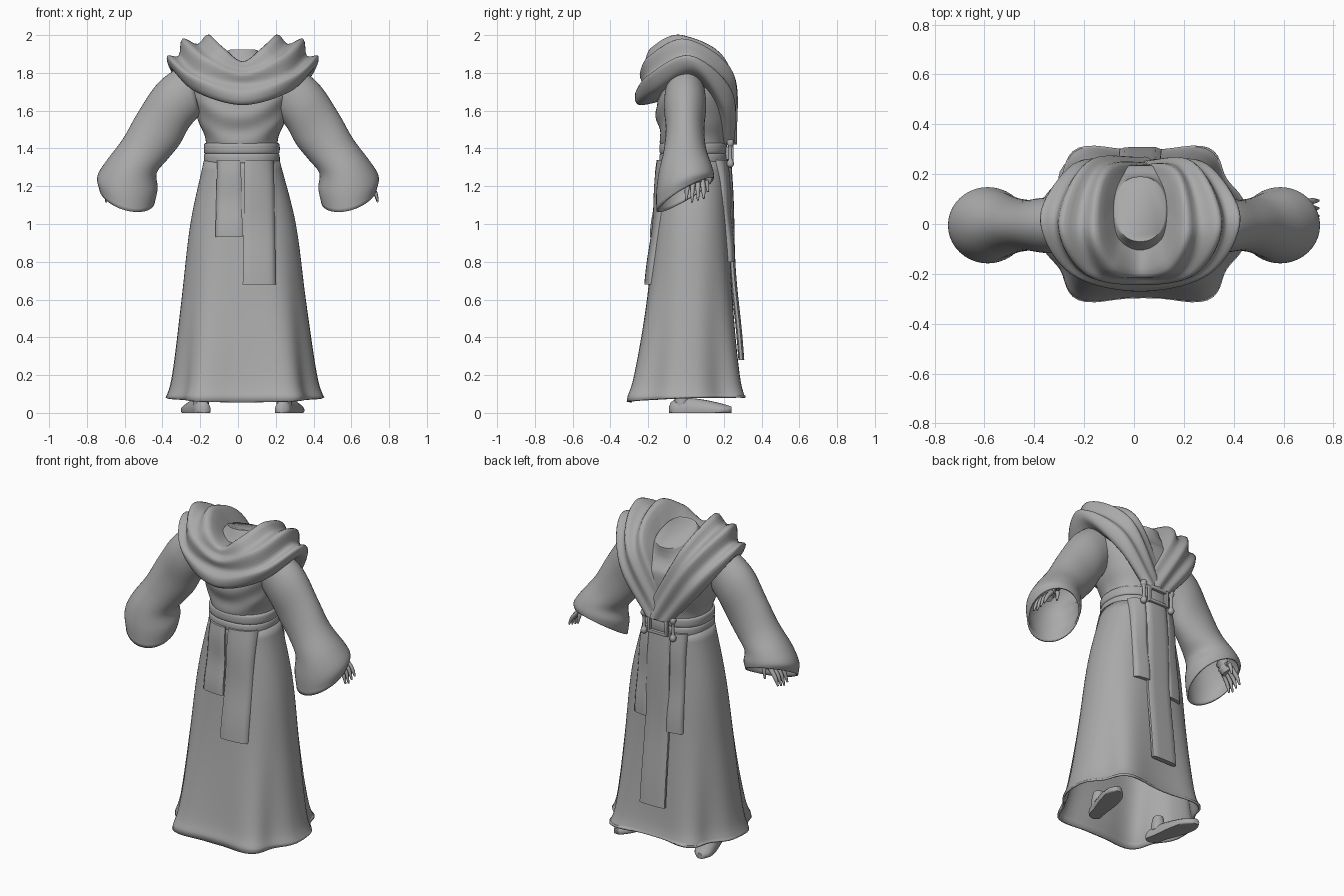
import bpy, bmesh
from math import sin, cos, pi, copysign
from mathutils import Vector

cube = bpy.data.objects.get("Cube")
if cube:
    bpy.data.objects.remove(cube)

MID = 0.025          # centre line of the body

cloth = bpy.data.materials.new("plain grey")
cloth.use_nodes = True
GREY = (0.4, 0.4, 0.4, 1)
cloth.diffuse_color = GREY
cloth.node_tree.nodes["Principled BSDF"].inputs["Base Color"].default_value = GREY


def finish(bm, name, angle=60):
    bmesh.ops.recalc_face_normals(bm, faces=bm.faces)
    mesh = bpy.data.meshes.new(name)
    bm.to_mesh(mesh)
    bm.free()
    obj = bpy.data.objects.new(name, mesh)
    bpy.context.collection.objects.link(obj)
    mesh.materials.append(cloth)
    bpy.ops.object.select_all(action="DESELECT")
    obj.select_set(True)
    bpy.context.view_layer.objects.active = obj
    bpy.ops.object.shade_smooth_by_angle(angle=angle * pi / 180)
    return obj


def smooth(keys, steps):
    """Catmull-Rom curve through tuples of any length."""
    keys = [Vector(k) for k in keys]
    pts = [keys[0] * 2 - keys[1]] + keys + [keys[-1] * 2 - keys[-2]]
    out = []
    for a, b, c, d in zip(pts, pts[1:], pts[2:], pts[3:]):
        for i in range(steps):
            t = i / steps
            out.append(b + (c - a) * t / 2 + (a * 2 - b * 5 + c * 4 - d) * t * t / 2
                       + (b * 3 - a - c * 3 + d) * t ** 3 / 2)
    return out + [keys[-1]]


def loft(name, rings, closed=True, caps=True, angle=60):
    bm = bmesh.new()
    rows = [[bm.verts.new(p) for p in ring] for ring in rings]
    n = len(rows[0])
    for lower, upper in zip(rows, rows[1:]):
        for i in range(n if closed else n - 1):
            j = (i + 1) % n
            bm.faces.new((lower[i], lower[j], upper[j], upper[i]))
    if closed and caps:
        bm.faces.new(rows[0])
        bm.faces.new(rows[-1])
    return finish(bm, name, angle)


def boxiness(z):
    """Superellipse power: the skirt gets squarer toward the hem."""
    return 2.3 + 0.45 * max(0, 1.34 - z)


def section(z, cx, rx, cy, ry, folds=0.0, sides=72):
    """Rounded body section with vertical cloth folds."""
    ring = []
    power = 2 / boxiness(z)
    for i in range(sides):
        t = 2 * pi * i / sides
        grow = 1 + folds * cos(6 * t)
        c, s = cos(t), sin(t)
        ring.append(Vector((cx + rx * grow * copysign(abs(c) ** power, c),
                            cy + ry * grow * copysign(abs(s) ** power, s), z)))
    return ring


def tube(name, path, radii, sides=10, steps=3):
    rings = []
    keys = smooth([(*p, r) for p, r in zip(path, radii)], steps)
    for i, k in enumerate(keys):
        along = (keys[min(i + 1, len(keys) - 1)] - keys[max(i - 1, 0)]).to_3d().normalized()
        u = along.orthogonal().normalized()
        v = along.cross(u)
        rings.append([k.to_3d() + (u * cos(a) + v * sin(a)) * k[3]
                      for a in (2 * pi * j / sides for j in range(sides))])
    return loft(name, rings)


def add_thickness(obj, amount):
    mod = obj.modifiers.new("thickness", "SOLIDIFY")
    mod.thickness = amount
    mod.offset = -1


def block(name, centre, size, bevel):
    bm = bmesh.new()
    bmesh.ops.create_cube(bm, size=1)
    for v in bm.verts:
        v.co = Vector(centre) + v.co * Vector(size)
    bmesh.ops.bevel(bm, geom=bm.edges[:], offset=bevel, segments=2, affect="EDGES", profile=0.5)
    return finish(bm, name, 35)


# Skirt: flared, folds deepen toward the hem (z, cx, rx, cy, ry)
skirt_keys = smooth([(0.075, 0.037, 0.395, 0, 0.318), (0.2, 0.035, 0.365, 0.005, 0.285),
                     (0.6, 0.03, 0.322, 0.02, 0.232), (1.0, 0.027, 0.278, 0.032, 0.197),
                     (1.34, 0.02, 0.2, 0.038, 0.175)], 6)
skirt_rings = [section(*k, folds=0.04 * (1.34 - k[0]) ** 2) for k in skirt_keys]
for p in skirt_rings[0]:
    p.z += 0.05 * p.y + 0.03 * abs(p.x - MID) - 0.005
add_thickness(loft("robe_skirt", skirt_rings, caps=False), 0.012)

# Torso with soft sagging wrinkles, up to a flat neck opening sloping toward +y
torso_keys = smooth([(1.33, 0.02, 0.19, 0.038, 0.165), (1.45, 0.02, 0.192, 0.04, 0.174),
                     (1.55, 0.02, 0.232, 0.04, 0.194), (1.7, MID, 0.275, 0.04, 0.195),
                     (1.82, MID, 0.25, 0.04, 0.16), (1.88, MID, 0.14, 0.05, 0.14),
                     (1.925, MID, 0.1, 0.06, 0.13)], 6)
torso_rings = [section(*k) for k in torso_keys]
for ring in torso_rings:
    for p in ring:
        if p.y < 0 and p.z < 1.7:
            p.y -= 0.007 * sin(45 * (p.z - p.x * p.x * 2))
        p.z -= 0.35 * max(0, p.y + 0.05) * min(1, max(0, (p.z - 1.7) * 6))
loft("robe_torso", torso_rings)

# Wrapped sash made of two padded bands
for z in (1.345, 1.4):
    profile = smooth([(-0.03, 0), (-0.02, 0.01), (0.02, 0.01), (0.03, 0)], 3)
    loft("sash_band", [section(z + h, 0.02, 0.19 + out, 0.038, 0.168 + out) for h, out in profile])

# Sleeves: wide bells (upper x, z, lower x, z, depth, rim slant)
sleeve_keys = smooth([(0.27, 1.86, 0.2, 1.58, 0.1, 0), (0.42, 1.75, 0.26, 1.51, 0.112, 0),
                      (0.53, 1.59, 0.31, 1.42, 0.102, 0), (0.61, 1.45, 0.375, 1.34, 0.112, 0),
                      (0.7, 1.33, 0.43, 1.27, 0.138, 0.02), (0.745, 1.25, 0.425, 1.19, 0.152, 0.05),
                      (0.735, 1.19, 0.44, 1.12, 0.152, 0.085)], 5)
for side in (-1, 1):
    rings = []
    for ux, uz, lx, lz, depth, slant in sleeve_keys:
        top, low = Vector((ux * side, -0.005, uz)), Vector((lx * side, -0.005, lz))
        rings.append([(top + low) / 2 + (top - low) / 2 * cos(a)
                      + Vector((0, depth, slant)) * sin(a)
                      for a in (2 * pi * i / 40 for i in range(40))])
    add_thickness(loft("sleeve", rings, caps=False), 0.01)

    # Hand with four fingers and a thumb
    wrist = Vector((side * 0.645 + 0.02, 0.045, 1.25))
    tube("palm", [wrist + Vector((-0.1 * side, -0.03, 0.12)), wrist + Vector((-0.04 * side, 0, 0.04)),
                  wrist, wrist + Vector((0.02 * side, 0.01, -0.04))], (0.035, 0.03, 0.042, 0.034))
    for f in range(4):
        base = wrist + Vector((0.015 * side, -0.03 + f * 0.024, -0.02))
        tube("finger", [base, base + Vector((0.04 * side, (f - 2) * 0.005, -0.05)),
                        base + Vector((0.06 * side, (f - 2) * 0.007, -0.115 + 0.01 * abs(f - 1)))],
             (0.014, 0.012, 0.005), 8)
    tube("thumb", [wrist + Vector((0, 0.02, 0)), wrist + Vector((-0.01 * side, 0.062, -0.02)),
                   wrist + Vector((0, 0.07, -0.08))], (0.016, 0.013, 0.006), 8)

    # Shoe with flat sole, toes turned out, and an ankle under the hem
    shoe = []
    for y, half, height in smooth([(-0.09, 0.012, 0.02), (-0.07, 0.04, 0.05), (0.0, 0.045, 0.065),
                                   (0.1, 0.058, 0.055), (0.19, 0.055, 0.035), (0.24, 0.02, 0.02)], 3):
        x = MID + side * (0.215 + 0.24 * (y + 0.05))
        shoe.append([Vector((x + half * cos(a), y, 0.014 + max(height * sin(a), -0.014)))
                     for a in (2 * pi * i / 20 for i in range(20))])
    loft("shoe", shoe)
    tube("ankle", [(MID + side * 0.22, -0.02, z) for z in (0.04, 0.08, 0.13)], (0.042, 0.04, 0.03))

# Draped cowl: fold lines run from the nape over the shoulder to the crossing at the waist
fold_lines = [
    [(0, -.08, 1.85), (.07, -.05, 1.87), (.1, .05, 1.87), (.07, .17, 1.78), (-.07, .2, 1.43)],
    [(0, -.2, 1.86), (.11, -.17, 1.94), (.18, -.02, 2), (.13, .22, 1.85), (-.1, .24, 1.42)],
    [(0, -.22, 1.82), (.17, -.19, 1.89), (.24, 0, 1.95), (.16, .23, 1.79), (-.06, .25, 1.42)],
    [(0, -.245, 1.79), (.22, -.2, 1.88), (.32, 0, 1.98), (.21, .25, 1.8), (-.02, .27, 1.42)],
    [(0, -.235, 1.74), (.24, -.19, 1.8), (.34, .02, 1.89), (.23, .23, 1.73), (.02, .255, 1.42)],
    [(0, -.27, 1.69), (.28, -.2, 1.78), (.4, .02, 1.89), (.27, .24, 1.7), (.06, .26, 1.42)],
    [(0, -.25, 1.63), (.25, -.17, 1.7), (.38, .04, 1.82), (.26, .2, 1.62), (.09, .23, 1.42)],
    [(0, -.13, 1.65), (.2, -.1, 1.72), (.28, .04, 1.76), (.2, .15, 1.64), (.05, .18, 1.43)]]
lines = []
for line in fold_lines:
    under = [(MID - x, y, z) for x, y, z in reversed(line[1:])]
    over = [(MID + x, y - (0.02 if x < 0 else 0), z) for x, y, z in line]
    lines.append(smooth(under + over, 9))
loft("cowl", [smooth(station, 4) for station in zip(*lines)], closed=False, angle=80)


# Hanging sash ends that follow the skirt
def skirt_y(x, z, facing):
    above = next(i for i, key in enumerate(skirt_keys) if key[0] >= z - 0.001)
    low, high = skirt_keys[above - 1], skirt_keys[above]
    k = low.lerp(high, (z - low[0]) / (high[0] - low[0]))
    power = boxiness(z)
    reach = max(0, 1 - abs((x - k[1]) / k[2]) ** power) ** (1 / power)
    return k[3] + facing * k[4] * reach


def hanging(name, left, right, bottom, facing, lift):
    rings = []
    for i in range(25):
        t = i / 24
        z = 1.34 + (bottom - 1.34) * t
        spread = 0.01 * t
        across = [left - spread + (right - left + 2 * spread) * j / 8 for j in range(9)]
        ripple = 0.004 * sin(9 * t)
        outer, inner = [], []
        for j, x in enumerate(across):
            y = skirt_y(x, z, facing) + facing * (lift + ripple)
            edge = 0.008 if j in (0, 8) else 0
            outer.append(Vector((x, y - facing * edge, z)))
            inner.append(Vector((x, y - facing * (0.03 - edge), z)))
        rings.append(outer + inner[::-1])
    loft(name, rings)


hanging("rear_sash_short", -0.11, 0.015, 0.93, -1, 0.018)
hanging("rear_sash_long", 0.035, 0.19, 0.68, -1, 0.018)
hanging("main_sash_end", -0.05, 0.1, 0.28, 1, 0.026)
hanging("side_sash_end", 0.1, 0.18, 0.8, 1, 0.02)
hanging("side_sash_end", -0.13, -0.05, 0.74, 1, 0.02)

# Buckle frame around a plate, and a knobbed rod on each side
for s in (-1, 1):
    block("buckle_side", (MID + s * 0.06, 0.24, 1.375), (0.02, 0.025, 0.105), 0.005)
    block("buckle_bar", (MID, 0.24, 1.375 + s * 0.043), (0.13, 0.025, 0.02), 0.005)
    x = MID + s * 0.1
    tube("buckle_rod", [(x, 0.235, z) for z in (1.3, 1.31, 1.33, 1.345, 1.405, 1.42, 1.44, 1.45)],
         (0.008, 0.018, 0.018, 0.01, 0.01, 0.018, 0.018, 0.008), 12)
block("buckle_plate", (MID, 0.222, 1.375), (0.1, 0.03, 0.07), 0.005)
